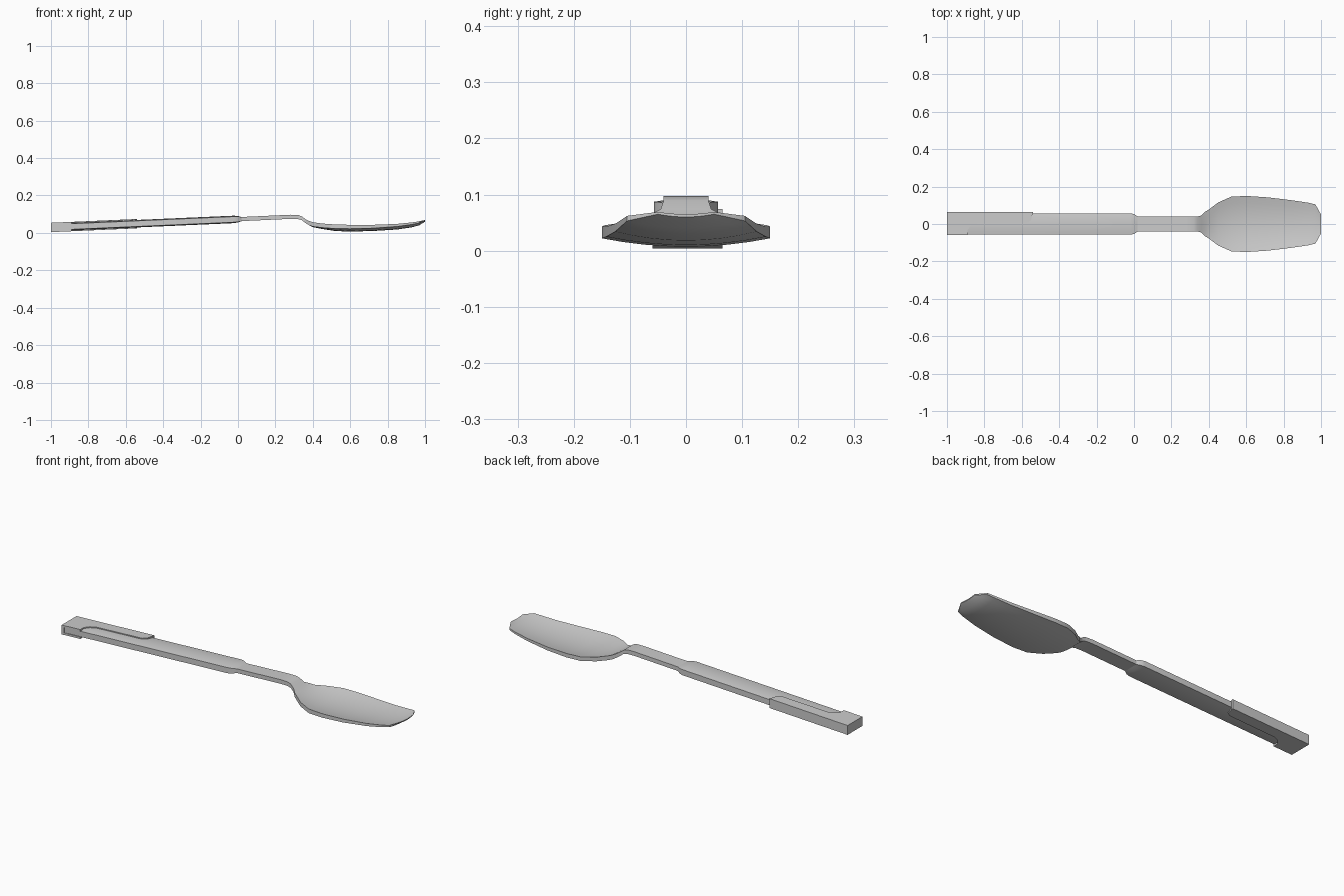
import bpy, bmesh, math

if "Cube" in bpy.data.objects:
    bpy.data.objects.remove(bpy.data.objects["Cube"])

grey = bpy.data.materials.new("plain_grey")
grey.use_nodes = True
grey.diffuse_color = (0.6, 0.6, 0.6, 1)
grey.node_tree.nodes["Principled BSDF"].inputs["Base Color"].default_value = (0.6, 0.6, 0.6, 1)


def finish(name, bm):
    bmesh.ops.recalc_face_normals(bm, faces=bm.faces)
    mesh = bpy.data.meshes.new(name)
    bm.to_mesh(mesh)
    bm.free()
    mesh.materials.append(grey)
    obj = bpy.data.objects.new(name, mesh)
    bpy.context.collection.objects.link(obj)
    bpy.ops.object.select_all(action="DESELECT")
    obj.select_set(True)
    bpy.context.view_layer.objects.active = obj
    bpy.ops.object.shade_smooth_by_angle(angle=math.radians(35))


def loft(name, stations, steps=8):
    """Station: x, half width, edge top, edge bottom, middle top, middle bottom."""
    bm = bmesh.new()
    rings = []
    for x, w, et, eb, mt, mb in stations:
        ts = [2 * i / steps - 1 for i in range(steps + 1)]
        top = [(x, t * w, mt + (et - mt) * t * t) for t in ts]
        low = [(x, t * w, mb + (eb - mb) * t * t) for t in reversed(ts)]
        rings.append([bm.verts.new(p) for p in top + low])
    for a, b in zip(rings, rings[1:]):
        for i in range(len(a)):
            j = (i + 1) % len(a)
            bm.faces.new((a[i], a[j], b[j], b[i]))
    bm.faces.new(rings[0])
    bm.faces.new(rings[-1])
    finish(name, bm)


def mid(x):
    return 0.073 + 0.044 * x


# Grip: flat sides, softly domed top and underside
def grip_station(x, w, edge, dome):
    m = mid(x)
    return (x, w, m + edge, m - edge, m + dome, m - dome)

loft("grip", [grip_station(-0.99, 0.057, 0.015, 0.02),
              grip_station(-0.5, 0.057, 0.015, 0.02),
              grip_station(-0.02, 0.057, 0.015, 0.02),
              grip_station(0.0, 0.053, 0.014, 0.017),
              grip_station(0.02, 0.04, 0.011, 0.011)])

# Neck, bending down into the bowl
neck = [(0.0, 0.084, 0.062), (0.28, 0.097, 0.075), (0.32, 0.096, 0.074),
        (0.34, 0.089, 0.069), (0.36, 0.074, 0.053), (0.38, 0.064, 0.041)]
neck_stations = [(x, 0.04 if x < 0.35 else 0.045 + (x - 0.36), t, b, t, b) for x, t, b in neck]

# Bowl: shallow dish that widens quickly and tapers to a blunt tip
bowl = [(0.40, 0.077, 0.057, 0.034, 0.052, 0.031),
        (0.45, 0.115, 0.050, 0.028, 0.038, 0.021),
        (0.52, 0.146, 0.045, 0.023, 0.026, 0.010),
        (0.60, 0.150, 0.043, 0.022, 0.023, 0.007),
        (0.72, 0.142, 0.043, 0.025, 0.025, 0.010),
        (0.85, 0.126, 0.048, 0.034, 0.033, 0.018),
        (0.93, 0.114, 0.056, 0.045, 0.044, 0.030),
        (0.97, 0.105, 0.062, 0.053, 0.053, 0.041),
        (1.00, 0.050, 0.069, 0.065, 0.065, 0.060)]
loft("neck_and_bowl", neck_stations + bowl)


# Clip: hooked plates above and below, joined by a side wall and an end wall
def slab(name, outline, low, high):
    bm = bmesh.new()
    rings = [[bm.verts.new((x, y, mid(x) + h)) for x, y in outline] for h in (low, high)]
    n = len(outline)
    for i in range(n):
        j = (i + 1) % n
        bm.faces.new((rings[0][i], rings[0][j], rings[1][j], rings[1][i]))
    for ring in rings:
        bm.faces.new(ring)
    finish(name, bm)


hook = [(-1, -0.06), (-0.89, -0.06), (-0.89, -0.03), (-0.87, -0.008), (-0.84, 0.004),
        (-0.57, 0.006), (-0.55, 0.02), (-0.54, 0.065), (-1, 0.065)]
slab("clip_top", hook, 0.014, 0.025)
slab("clip_bottom", hook, -0.025, -0.014)
slab("clip_side", [(-1, 0.055), (-0.54, 0.055), (-0.54, 0.065), (-1, 0.065)], -0.025, 0.025)
slab("clip_end", [(-1, -0.06), (-0.985, -0.06), (-0.985, 0.065), (-1, 0.065)], -0.025, 0.025)
